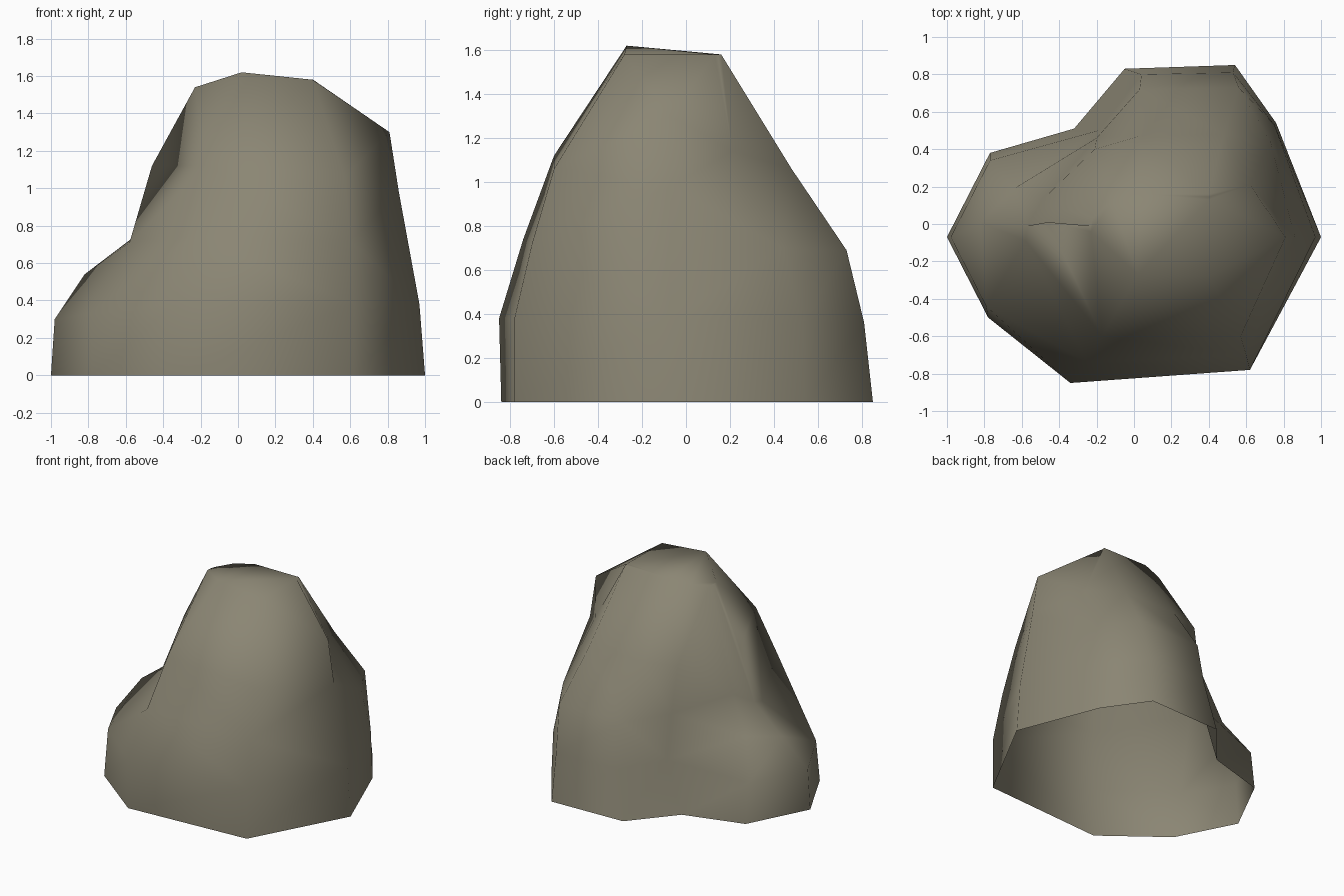
import bpy, bmesh

# Boulder: ten vertical contours round the stone, base (x, y) then four points going up
contours = [
    [(.54, .85), (.53, .81, .36), (.56, .73, .69), (.48, .48, 1.06), (.40, .16, 1.58)],
    [(-.05, .83), (.04, .80, .36), (.03, .72, .69), (.03, .47, 1.06), (.03, .16, 1.58)],
    [(-.32, .51), (-.19, .50, .38), (-.20, .46, .72), (-.21, .40, 1.06), (-.12, .12, 1.56)],
    [(-.77, .38), (-.77, .34, .30), (-.64, .19, .56), (-.49, .13, .82), (-.22, .03, 1.54)],
    [(-1, -.07), (-.98, -.07, .30), (-.82, .01, .54), (-.57, -.01, .73), (-.23, -.01, 1.54)],
    [(-.78, -.50), (-.79, -.44, .33), (-.58, -.09, .71), (-.46, .01, 1.12), (-.23, -.04, 1.54)],
    [(-.34, -.84), (-.34, -.85, .38), (-.25, -.74, .74), (-.17, -.60, 1.12), (.02, -.27, 1.62)],
    [(.62, -.78), (.62, -.78, .38), (.60, -.70, .72), (.57, -.60, 1.06), (.40, -.28, 1.58)],
    [(1, -.07), (.97, -.07, .38), (.86, -.07, .98), (.81, -.07, 1.30), (.402, .13, 1.58)],
    [(.76, .54), (.75, .53, .36), (.73, .44, .70), (.62, .21, 1.14), (.401, .145, 1.58)],
]

bm = bmesh.new()
cols = [[bm.verts.new((*p, 0) if len(p) == 2 else p) for p in c] for c in contours]

# Sides and crown; the underside is open
for i, a in enumerate(cols):
    b = cols[(i + 1) % len(cols)]
    for k in range(4):
        bm.faces.new((a[k], a[k + 1], b[k + 1], b[k]))
bm.faces.new([c[-1] for c in reversed(cols)])
bmesh.ops.triangulate(bm, faces=bm.faces[:], quad_method='SHORT_EDGE')

# The contours run clockwise, so the faces already point outward
for f in bm.faces:
    f.smooth = True
if sum(f.normal.dot(f.calc_center_median()) for f in bm.faces) < 0:
    bmesh.ops.reverse_faces(bm, faces=bm.faces[:])

mesh = bpy.data.meshes.new("boulder")
bm.to_mesh(mesh)
bm.free()

stone = bpy.data.materials.new("weathered stone")
stone.diffuse_color = (0.258, 0.238, 0.174, 1)
mesh.materials.append(stone)
bpy.context.collection.objects.link(bpy.data.objects.new("boulder", mesh))
